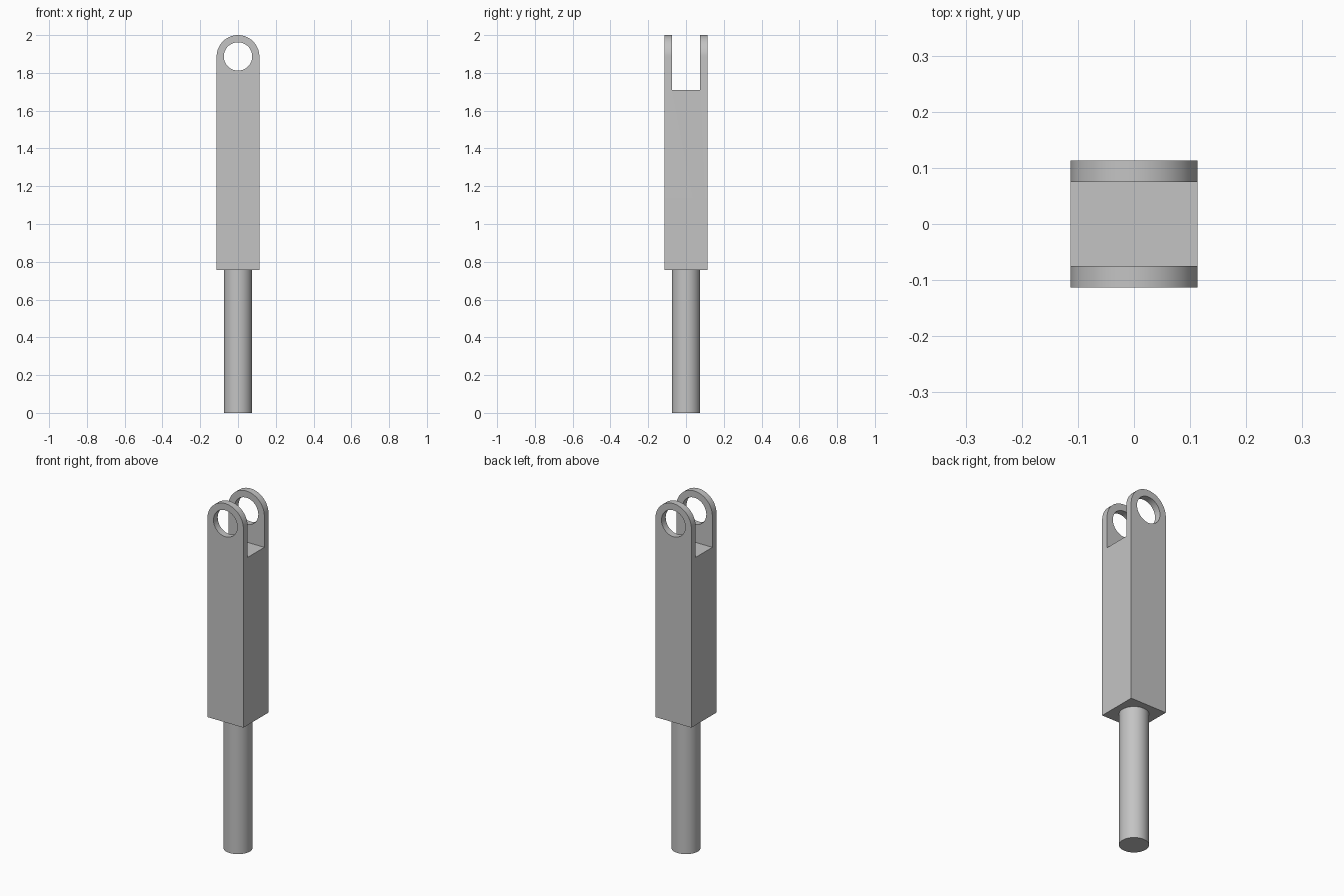
import bpy
import bmesh
from math import cos, sin, pi, radians

HALF = 0.113        # half width of the square body
PIN_R = 0.075       # pin hole and rod radius
BODY_Z = 0.757      # underside of the body
SLOT_Z = 1.71       # floor of the fork slot
EYE_Z = 2 - HALF    # centre of the fork eyes

cube = bpy.data.objects.get("Cube")
if cube:
    bpy.data.objects.remove(cube, do_unlink=True)

steel = bpy.data.materials.new("grey steel")
steel.use_nodes = True
grey = (0.55, 0.55, 0.55, 1)
steel.diffuse_color = grey
steel.node_tree.nodes["Principled BSDF"].inputs["Base Color"].default_value = grey


def select_only(obj):
    bpy.ops.object.select_all(action="DESELECT")
    obj.select_set(True)
    bpy.context.view_layer.objects.active = obj


def extrude_profile(name, points, depth):
    """Extrude an x-z outline along y, centred on y = 0."""
    bm = bmesh.new()
    face = bm.faces.new([bm.verts.new((x, -depth / 2, z)) for x, z in points])
    new = bmesh.ops.extrude_face_region(bm, geom=[face])["geom"]
    verts = [v for v in new if isinstance(v, bmesh.types.BMVert)]
    bmesh.ops.translate(bm, verts=verts, vec=(0, depth, 0))
    bmesh.ops.recalc_face_normals(bm, faces=bm.faces)
    mesh = bpy.data.meshes.new(name)
    bm.to_mesh(mesh)
    bm.free()
    obj = bpy.data.objects.new(name, mesh)
    bpy.context.collection.objects.link(obj)
    obj.data.materials.append(steel)
    return obj


def arc(radius, start, end, steps):
    angles = [start + (end - start) * i / steps for i in range(steps + 1)]
    return [(radius * cos(a), EYE_Z + radius * sin(a)) for a in angles]


def cut(obj, cutter):
    cutter.hide_render = True
    mod = obj.modifiers.new("cut", "BOOLEAN")
    mod.operation = "DIFFERENCE"
    mod.solver = "EXACT"
    mod.object = cutter
    select_only(obj)
    bpy.ops.object.modifier_apply(modifier=mod.name)
    bpy.data.objects.remove(cutter, do_unlink=True)


# Square body with a rounded top
body = extrude_profile("fork_body", [(-HALF, BODY_Z), (HALF, BODY_Z)] + arc(HALF, 0, pi, 40), 2 * HALF)

# Slot between the two prongs
slot = extrude_profile("slot_cutter", [(-1, SLOT_Z), (1, SLOT_Z), (1, 3), (-1, 3)], 2 * PIN_R)
cut(body, slot)

# Pin hole through both prongs
cut(body, extrude_profile("pin_cutter", arc(PIN_R, 0, 2 * pi, 64)[:-1], 1))

# Round rod below the body
bpy.ops.mesh.primitive_cylinder_add(vertices=64, radius=PIN_R, depth=BODY_Z, location=(0, 0, BODY_Z / 2))
rod = bpy.context.object
rod.name = "rod"
rod.data.materials.append(steel)

for obj in (body, rod):
    select_only(obj)
    bpy.ops.object.shade_smooth_by_angle(angle=radians(30))
